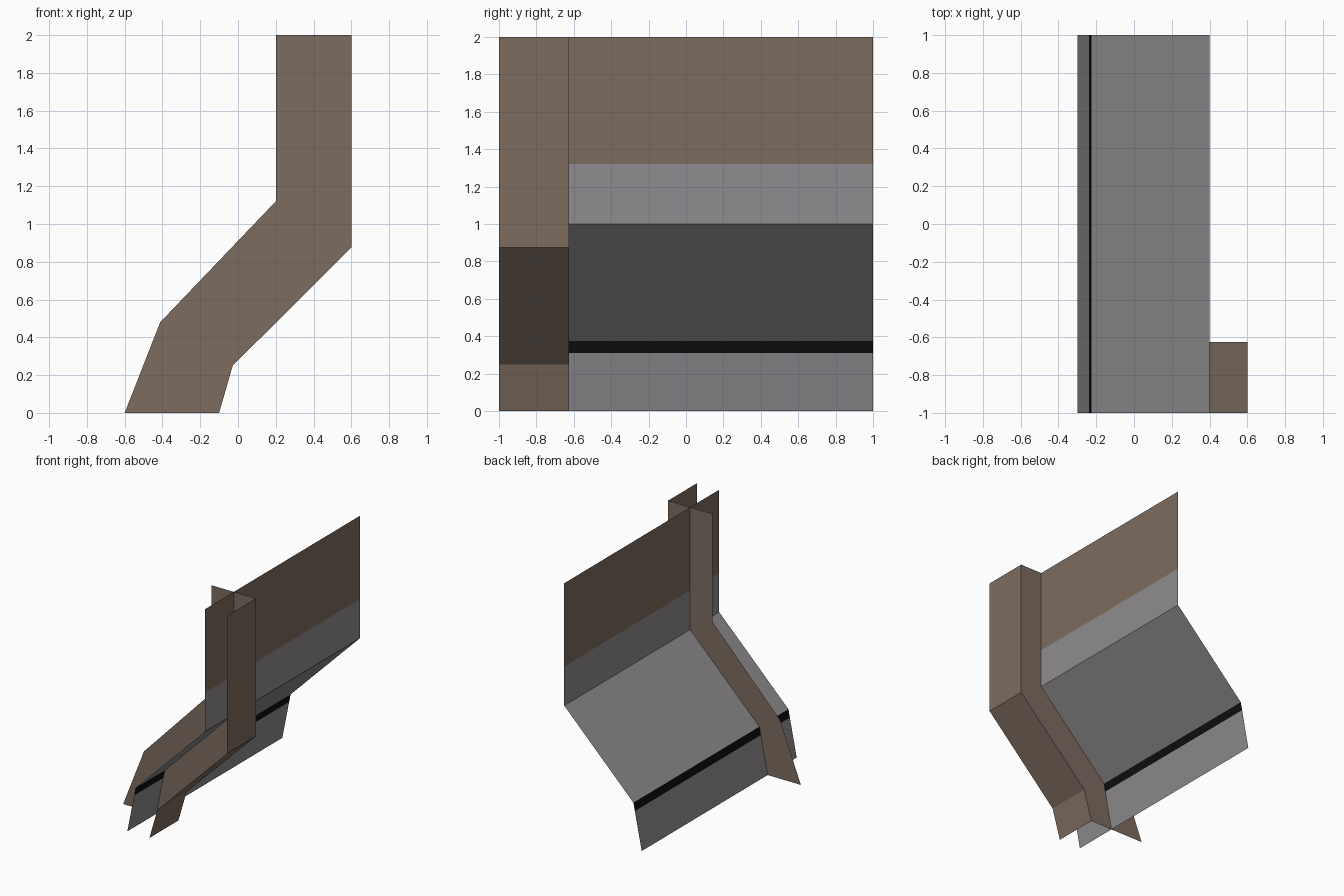
import bpy

if "Cube" in bpy.data.objects:
    bpy.data.objects.remove(bpy.data.objects["Cube"])


def srgb(r, g, b):
    def lin(c):
        c /= 255
        return c / 12.92 if c <= 0.04045 else ((c + 0.055) / 1.055) ** 2.4
    return (lin(r), lin(g), lin(b), 1.0)


def material(name, rgb):
    m = bpy.data.materials.new(name)
    m.diffuse_color = srgb(*rgb)
    m.use_nodes = True
    m.node_tree.nodes["Principled BSDF"].inputs["Base Color"].default_value = m.diffuse_color
    return m


brown = material("brown plaster", (126, 108, 95))
grey = material("grey stone", (143, 140, 142))
black = material("black stripe", (14, 14, 15))


def strip(name, rail_a, rail_b, mats):
    """Sheet of quads between two rails, one material per segment."""
    n = len(rail_a)
    faces = [(i, i + 1, n + i + 1, n + i) for i in range(n - 1)]
    mesh = bpy.data.meshes.new(name)
    mesh.from_pydata(list(rail_a) + list(rail_b), [], faces)
    unique = list(dict.fromkeys(mats))
    for m in unique:
        mesh.materials.append(m)
    for poly, m in zip(mesh.polygons, mats):
        poly.material_index = unique.index(m)
    ob = bpy.data.objects.new(name, mesh)
    bpy.context.collection.objects.link(ob)
    return ob


def at_y(profile, y):
    return [(x, y, z) for x, z in profile]


POST_Y = -0.625

# Long folded wall: brown top, grey band and slope, black stripe, grey foot
wall = [(0.4, 2), (0.4, 1.32), (0.4, 1.0), (-0.225, 0.375), (-0.238, 0.31), (-0.3, 0)]
strip("wall", at_y(wall, -1), at_y(wall, 1), [brown, grey, grey, black, grey])

# Bent rib crossing the wall
rear_edge = [(0.2, 2), (0.2, 1.12), (-0.412, 0.48), (-0.6, 0)]
outer_edge = [(0.6, 2), (0.6, 0.875), (-0.028, 0.25), (-0.1, 0)]
strip("rib", at_y(rear_edge, POST_Y), at_y(outer_edge, POST_Y), [brown] * 3)

# Flange following the outer edge of the rib
strip("rib_flange", at_y(outer_edge, -1), at_y(outer_edge, POST_Y), [brown] * 3)
